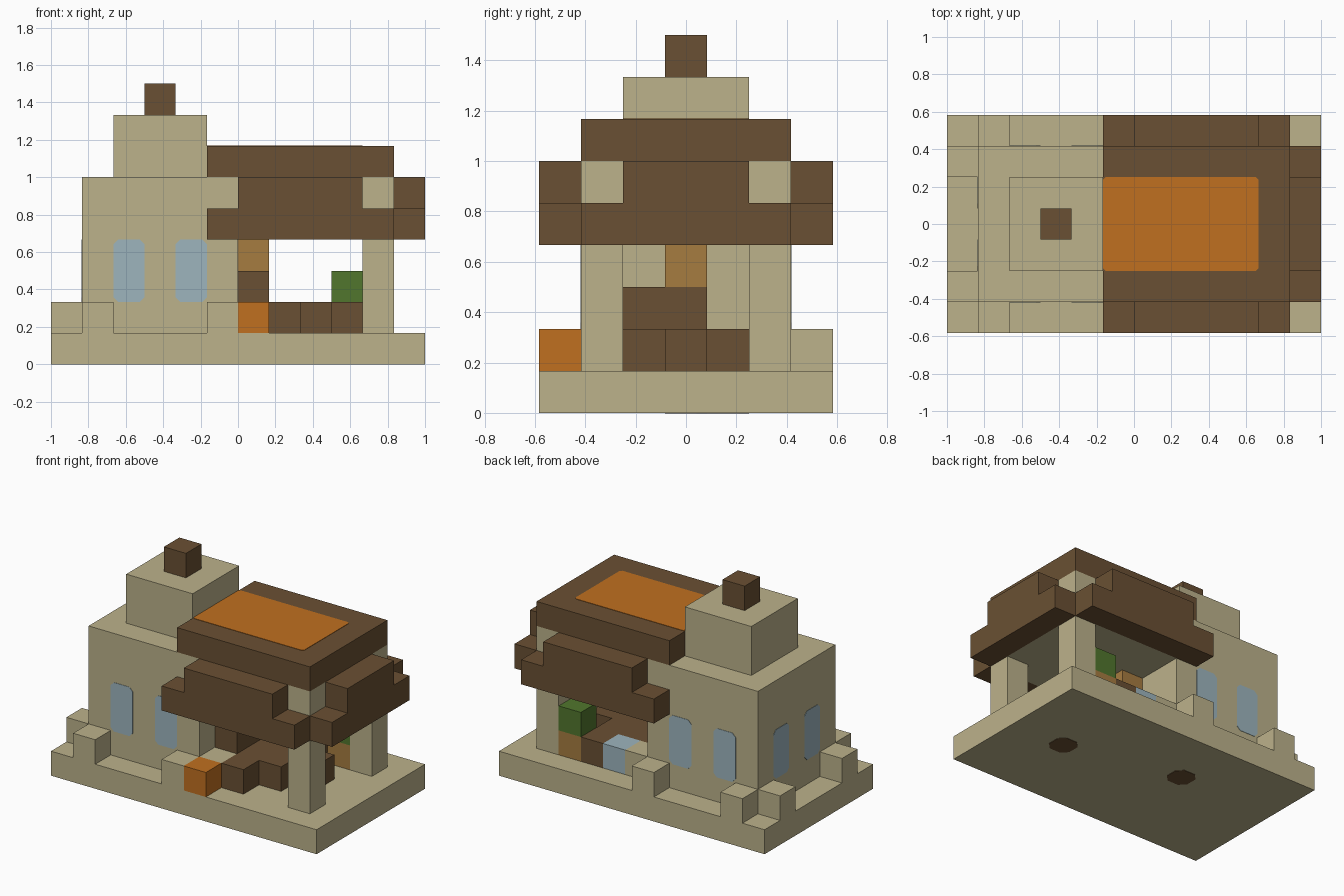
import bpy, bmesh
from mathutils import Vector

cube = bpy.data.objects.get("Cube")
if cube:
    bpy.data.objects.remove(cube, do_unlink=True)

U = 1 / 6                        # size of one block
ORIGIN = Vector((-6, -3.5, 0))   # corner of the block grid
THIN = 0.015                     # plate thickness in blocks


def material(name, rgb):
    linear = [((c / 255 + 0.055) / 1.055) ** 2.4 for c in rgb] + [1]
    mat = bpy.data.materials.new(name)
    mat.use_nodes = True
    mat.diffuse_color = linear
    bsdf = next(n for n in mat.node_tree.nodes if n.type == 'BSDF_PRINCIPLED')
    bsdf.inputs["Base Color"].default_value = linear
    bsdf.inputs["Roughness"].default_value = 0.9
    return mat


SAND = material("sandstone", (188, 178, 139))
BROWN = material("dark_wood", (106, 80, 51))
ORANGE = material("orange", (192, 112, 32))
TAN = material("light_wood", (166, 124, 64))
BLUE = material("pale_blue", (157, 181, 190))
GREEN = material("leaf_green", (81, 118, 45))


def box(name, lo, hi, mat, round_axis=None, radius=0.15):
    """Box between two grid corners; edges along round_axis may be clipped."""
    lo, hi = Vector(lo), Vector(hi)
    bm = bmesh.new()
    bmesh.ops.create_cube(bm, size=1)
    for v in bm.verts:
        p = Vector([lo[a] if v.co[a] < 0 else hi[a] for a in range(3)])
        v.co = (p + ORIGIN) * U
    if round_axis is not None:
        edges = [e for e in bm.edges
                 if abs((e.verts[0].co - e.verts[1].co).normalized()[round_axis]) > 0.9]
        bmesh.ops.bevel(bm, geom=edges, offset=radius * U, segments=1, affect='EDGES')
    mesh = bpy.data.meshes.new(name)
    bm.to_mesh(mesh)
    bm.free()
    mesh.materials.append(mat)
    obj = bpy.data.objects.new(name, mesh)
    bpy.context.collection.objects.link(obj)
    return obj


def block(name, x, y, z, mat):
    return box(name, (x, y, z), (x + 1, y + 1, z + 1), mat)


# Base, house body, tower and chimney
box("base", (0, 0, 0), (12, 7, 1), SAND)
box("house_body", (1, 1, 1), (6, 6, 6), SAND)
box("tower", (2, 2, 6), (5, 5, 8), SAND)
block("chimney", 3, 3, 8, BROWN)

# Porch ceiling and flat roof with coloured panel
box("porch_ceiling", (6, 1, 4), (11, 6, 6), SAND)
box("roof", (5, 1, 6), (11, 6, 7), BROWN)
box("roof_panel", (5, 2, 7 - THIN), (10, 5, 7 + THIN), ORANGE, 2, 0.08)

# Parts mirrored front to back
for side, edge, inner, second in (("front", 0, 1, 2), ("back", 6, 5, 4)):
    box(side + "_pillar", (10, inner, 1), (11, inner + 1, 4), SAND)
    box(side + "_awning_lower", (5, edge, 4), (11, edge + 1, 5), BROWN)
    box(side + "_awning_upper", (6, edge, 5), (10, edge + 1, 6), BROWN)
    block(side + "_corner_stone", 1, edge, 1, SAND)
    block(side + "_porch_stone", 5, edge, 1, SAND)
    block(side + "_end_stone", 0, inner, 1, SAND)
    block(side + "_counter_stone", 6, inner, 1, SAND)
    # windows on the long wall and on the end wall
    wall = 1 if side == "front" else 6
    for n, x in enumerate((2, 4)):
        box(f"{side}_window_{n}", (x, wall - THIN, 2), (x + 1, wall + THIN, 4), BLUE, 1)
    box(side + "_end_window", (1 - THIN, second, 2), (1 + THIN, second + 1, 4), BLUE, 0)

# Awning over the open end
box("side_awning_lower", (11, 1, 4), (12, 6, 5), BROWN)
box("side_awning_upper", (11, 2, 5), (12, 5, 6), BROWN)

# Stepped counter under the porch
box("counter_middle", (6, 2, 1), (9, 5, 2), BROWN)
block("counter_front", 7, 1, 1, BROWN)
block("counter_tip", 9, 3, 1, BROWN)
block("counter_back", 8, 5, 1, BROWN)
block("basin", 7, 5, 1, BLUE)
block("orange_crate", 6, 0, 1, ORANGE)
box("shelf", (6, 2, 2), (7, 4, 3), BROWN)
block("shelf_box", 6, 3, 3, TAN)
block("planter", 9, 5, 1, TAN)
block("plant", 9, 5, 2, GREEN)

# Dark patches under the base
for n, (x, y) in enumerate(((9, 3), (4, 4))):
    box(f"underside_patch_{n}", (x, y, -THIN), (x + 1, y + 1, THIN), BROWN, 2, 0.25)
